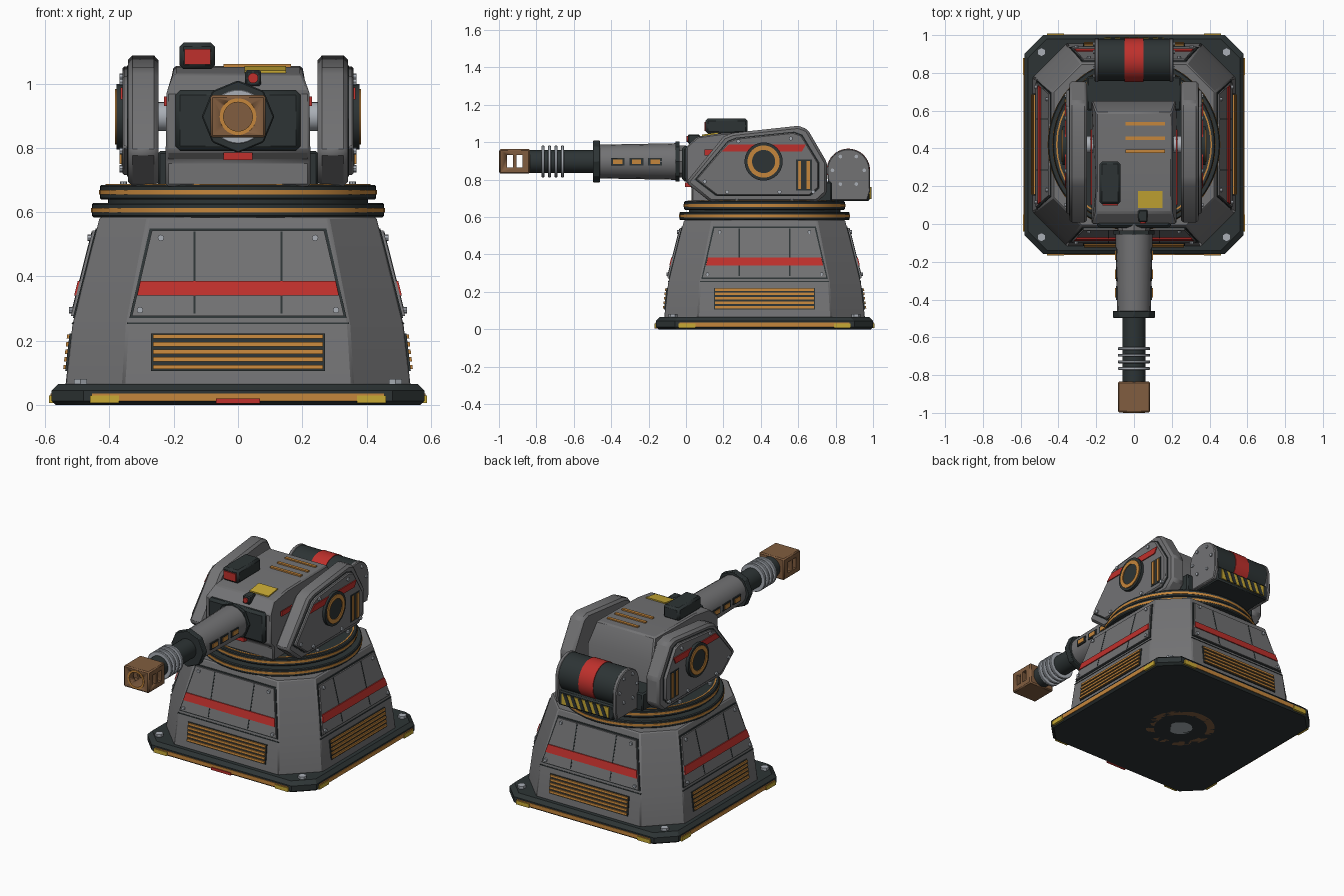
import bpy, bmesh, math
from mathutils import Matrix, Vector

if "Cube" in bpy.data.objects:
    bpy.data.objects.remove(bpy.data.objects["Cube"])


def material(name, *rgb):
    m = bpy.data.materials.new(name)
    m.use_nodes = True
    m.diffuse_color = (*rgb, 1)
    m.node_tree.nodes["Principled BSDF"].inputs["Base Color"].default_value = (*rgb, 1)
    return m


GREY = material("armour grey", .17, .17, .175)
DARK = material("dark steel", .026, .034, .035)
ORANGE = material("orange", .56, .24, .045)
RED = material("red", .52, .03, .025)
YELLOW = material("yellow", .58, .4, .035)
BROWN = material("bronze", .22, .11, .05)
LIGHT = material("light metal", .4, .43, .47)

C = .42          # turret axis along y
AXIS_Z = .897    # barrel height


def finish(name, bm, mat, bevel=0):
    bmesh.ops.recalc_face_normals(bm, faces=bm.faces)
    me = bpy.data.meshes.new(name)
    bm.to_mesh(me)
    bm.free()
    me.materials.append(mat)
    me.shade_smooth()
    me.set_sharp_from_angle(angle=math.radians(30))
    ob = bpy.data.objects.new(name, me)
    bpy.context.scene.collection.objects.link(ob)
    if bevel:
        mod = ob.modifiers.new("edge bevel", "BEVEL")
        mod.width, mod.segments, mod.limit_method = bevel, 1, "ANGLE"
    return ob


def boxes(name, mat, items, bevel=0):
    """Each item is (x0, x1, y0, y1, z0, z1)."""
    bm = bmesh.new()
    for x0, x1, y0, y1, z0, z1 in items:
        mid = Vector((x0 + x1, y0 + y1, z0 + z1)) / 2
        size = Matrix.Diagonal((x1 - x0, y1 - y0, z1 - z0, 1))
        bmesh.ops.create_cube(bm, size=1, matrix=Matrix.Translation(mid) @ size)
    return finish(name, bm, mat, bevel)


def cyls(name, mat, centres, axis, r, depth, segs=32, r2=None, bevel=0, spin=0):
    rot = {"X": Matrix.Rotation(math.pi / 2, 4, "Y"),
           "Y": Matrix.Rotation(math.pi / 2, 4, "X"), "Z": Matrix()}[axis]
    bm = bmesh.new()
    for c in centres:
        bmesh.ops.create_cone(bm, cap_ends=True, segments=segs, radius1=r,
                              radius2=r if r2 is None else r2, depth=depth,
                              matrix=Matrix.Translation(c) @ rot @ Matrix.Rotation(spin, 4, "Z"))
    return finish(name, bm, mat, bevel)


def loft(bm, rings):
    """Skin closed loops of equal length and cap both ends."""
    loops = [[bm.verts.new(p) for p in ring] for ring in rings]
    n = len(loops[0])
    for a, b in zip(loops, loops[1:]):
        for i in range(n):
            bm.faces.new((a[i], a[(i + 1) % n], b[(i + 1) % n], b[i]))
    bm.faces.new(loops[0])
    bm.faces.new(loops[-1])


def side_prism(name, mat, profile, spans, bevel=0):
    """Extrude a (y, z) profile along x for each (x0, x1)."""
    bm = bmesh.new()
    for span in spans:
        loft(bm, [[(x, y, z) for y, z in profile] for x in span])
    return finish(name, bm, mat, bevel)


def tube(name, mat, centres, axis, outer, inner, depth):
    """Flat ring with a real hole."""
    bm = bmesh.new()
    for c in centres:
        loops = []
        for r, d in ((outer, -.5), (outer, .5), (inner, .5), (inner, -.5)):
            ring = []
            for k in range(40):
                a = k * math.tau / 40
                u, v, w = r * math.cos(a), r * math.sin(a), d * depth
                off = {"X": (w, u, v), "Y": (u, w, v), "Z": (u, v, w)}[axis]
                ring.append(bm.verts.new(Vector(c) + Vector(off)))
            loops.append(ring)
        for a, b in zip(loops, loops[1:] + loops[:1]):
            for i in range(40):
                j = (i + 1) % 40
                bm.faces.new((a[i], a[j], b[j], b[i]))
    return finish(name, bm, mat)


def octagon(h, c, z):
    pts = [(h - c, -h), (h, c - h), (h, h - c), (h - c, h),
           (c - h, h), (-h, h - c), (-h, c - h), (c - h, -h)]
    return [(x, y + C, z) for x, y in pts]


def octagon_body(name, mat, levels, bevel=0):
    bm = bmesh.new()
    loft(bm, [octagon(*lv) for lv in levels])
    return finish(name, bm, mat, bevel)


# ---- base and hull
BASE = .58
octagon_body("base_plate", DARK, [(BASE - .012, .1, 0), (BASE, .1, .012),
                                  (BASE, .1, .045), (BASE - .02, .1, .065)])
HULL = [(.537, .18, .06), (.515, .17, .25), (.43, .15, .585)]
octagon_body("hull", GREY, HULL, .006)


def hull_half(z):
    (h0, _, z0), (h1, _, z1) = HULL[:2] if z < .25 else HULL[1:]
    return h0 + (h1 - h0) * (z - z0) / (z1 - z0)


def plates(name, mat, outlines, proud, half=hull_half, sides=range(4)):
    """Thin (u, z) plates lying on the sloped faces of the hull."""
    bm = bmesh.new()
    for k in sides:
        turn = Matrix.Translation((0, C, 0)) @ Matrix.Rotation(k * math.pi / 2, 4, "Z")
        for pts in outlines:
            loft(bm, [[turn @ Vector((u, -half(z) - d, z)) for u, z in pts]
                      for d in (-.008, proud)])
    return finish(name, bm, mat)


def rect(u0, u1, z0, z1):
    return [(u0, z0), (u1, z0), (u1, z1), (u0, z1)]


def base_half(z):
    return BASE


plates("panel_border", DARK, [[(-.338, .27), (.338, .27), (.275, .549), (-.275, .549)]], .004)
plates("panel_plate", GREY, [[(-.33, .277), (.33, .277), (.268, .542), (-.268, .542)]], .012)
plates("panel_stripe", RED, [[(-.314, .34), (.314, .34), (.304, .385), (-.304, .385)]], .018)
plates("panel_seams", DARK, [rect(s * .135 - .003, s * .135 + .003, .285, .54) for s in (-1, 1)], .014)
plates("hull_seam", DARK, [rect(-.345, .345, .252, .257)], .003)
plates("vent_recess", DARK, [rect(-.27, .27, .105, .222)], .006)
plates("vent_slats", ORANGE, [rect(-.265, .265, z, z + .013) for z in
                              [.112 + .0235 * i for i in range(5)]], .013)
plates("base_trim", ORANGE, [rect(-.455, .455, .012, .036)], .004, base_half)
plates("base_markers", YELLOW, [rect(s * .415 - .045, s * .415 + .045, .006, .03)
                                for s in (-1, 1)], .008, base_half)
plates("front_marker", RED, [rect(-.068, .068, .004, .02)], .009, base_half, [0])

panel_bolts, lower_bolts = [], []
for k in range(4):
    turn = Matrix.Translation((0, C, 0)) @ Matrix.Rotation(k * math.pi / 2, 4, "Z")
    for s in (-1, 1):
        for u, z in ((.305, .295), (.24, .52)):
            panel_bolts.append((turn @ Vector((s * u, -hull_half(z) - .012, z)), "YX"[k % 2]))
        lower_bolts.append(turn @ Vector((s * .49, -.49, .07)))
for ax in "XY":
    cyls("panel_bolts_" + ax.lower(), LIGHT, [p for p, a in panel_bolts if a == ax], ax, .01, .02, 8)
cyls("base_bolts", LIGHT, lower_bolts, "Z", .024, .022, 6)

# ---- underside
tube("underside_ring", BROWN, [(0, C, 0.002)], "Z", .2, .155, .004)
cyls("underside_hub", LIGHT, [(0, C, .003)], "Z", .07, .006)
cyls("underside_plugs", DARK, [(x, C + y, .003) for x in (-.3, .3) for y in (-.3, .3)], "Z", .025, .006, 12)

# ---- turntable
cyls("turntable_neck", DARK, [(0, C, .63)], "Z", .405, .1, 64)
cyls("turntable_lower", DARK, [(0, C, .606)], "Z", .455, .044, 64, bevel=.005)
cyls("turntable_upper", DARK, [(0, C, .662)], "Z", .43, .046, 64, bevel=.005)
tube("turntable_lower_band", ORANGE, [(0, C, .606)], "Z", .458, .44, .014)
tube("turntable_upper_band", ORANGE, [(0, C, .662)], "Z", .433, .415, .014)
tube("turntable_top_inlay", ORANGE, [(0, C, .685)], "Z", .413, .405, .006)
cyls("turntable_bolts", LIGHT, [(.385 * math.cos(a), C + .385 * math.sin(a), .689) for a in
                                [math.pi / 8 + i * math.pi / 4 for i in range(8)]], "Z", .011, .014, 8)

# ---- gun housing
body = side_prism("gun_housing", GREY, [(.03, .68), (.03, .76), (.0, .79), (.0, .975), (.06, 1.03),
                  (.2, 1.05), (.59, 1.055), (.65, .93), (.65, .68)], [(-.225, .225)], .008)
for v in body.data.vertices:
    if v.co.z > 1.01:
        v.co.x *= .89
boxes("mantlet", DARK, [(-.195, .195, -.022, .03, .79, .98)], .015)
boxes("mantlet_marker", RED, [(-.045, .045, -.006, .03, .762, .786)])
boxes("rear_deck", DARK, [(-.25, .25, .6, .78, .68, .79)], .008)
boxes("housing_side_stripes", RED, [(s * .227 - .004, s * .227 + .004, .1, .5, .93, .96) for s in (-1, 1)])
cyls("trunnion", LIGHT, [(0, C, AXIS_Z)], "X", .045, .52)
boxes("roof_slats", ORANGE, [(-.045, .165, y - .009, y + .009, 1.045, 1.061) for y in (.385, .455, .53)])
side_prism("roof_label", YELLOW, [(.085, 1.03), (.175, 1.042), (.175, 1.054), (.085, 1.041)], [(.02, .15)])
boxes("sight_box", DARK, [(-.182, -.072, .105, .33, 1.045, 1.127)], .012)
boxes("sight_lens", RED, [(-.167, -.085, .098, .12, 1.06, 1.108)])
boxes("sensor_box", DARK, [(.022, .072, .01, .075, .992, 1.042)], .006)
cyls("sensor_lens", RED, [(.047, .008, 1.017)], "Y", .016, .012, 16)

# ---- cheeks
CHEEK = [(.0, .785), (.2, 1.03), (.25, 1.05), (.6, 1.088), (.65, 1.07),
         (.755, .89), (.755, .73), (.7, .68), (.13, .68)]
INNER = [(.4 + (y - .4) * .87, .885 + (z - .885) * .83) for y, z in CHEEK]
sides = (-1, 1)
side_prism("cheeks", GREY, CHEEK, [(s * .248, s * .342) for s in sides], .014)
side_prism("cheek_borders", DARK, [(.4 + (y - .4) * 1.02, .885 + (z - .885) * 1.02) for y, z in INNER],
           [(s * .33, s * .345) for s in sides])
side_prism("cheek_plates", GREY, INNER, [(s * .335, s * .36) for s in sides], .006)
side_prism("cheek_stripes", RED, [(.19, .95), (.23, .988), (.64, .988), (.62, .95)],
           [(s * .35, s * .366) for s in sides])
cyls("cheek_hub", DARK, [(s * .36, C - .005, AXIS_Z) for s in sides], "X", .102, .036, 40)
tube("cheek_hub_ring", ORANGE, [(s * .376, C - .005, AXIS_Z) for s in sides], "X", .086, .062, .014)
boxes("cheek_vent", DARK, [(s * .36 - .003, s * .36 + .003, .587, .673, .742, .908) for s in sides])
boxes("cheek_vent_slats", ORANGE, [(s * .362 - .006, s * .362 + .006, y - .009, y + .009, .75, .9)
                                   for s in sides for y in (.607, .653)])
cyls("cheek_bolts", LIGHT, [(s * .36, y, z) for s in sides for y, z in
                            ((.1, .79), (.22, .735), (.5, .735), (.56, 1.02), (.28, 1.005), (.68, .735))],
     "X", .011, .018, 8)

# ---- barrel
def barrel_part(name, mat, y0, y1, r, segs=32, r2=None, bevel=0):
    return cyls(name, mat, [(0, (y0 + y1) / 2, AXIS_Z)], "Y", r, abs(y1 - y0), segs, r2, bevel)


barrel_part("barrel_collar", GREY, -.035, .0, .085, 8)
barrel_part("barrel_root", DARK, -.055, -.035, .108, 8)
barrel_part("barrel_sleeve", GREY, -.47, -.05, .098, 16, .09)
barrel_part("sleeve_flange", DARK, -.497, -.46, .113, 8, bevel=.004)
barrel_part("barrel_tube", DARK, -.84, -.49, .061)
cyls("recoil_rings", LIGHT, [(0, y, AXIS_Z) for y in (-.66, -.695, -.73, -.765)], "Y", .085, .015, 32, bevel=.003)
boxes("sleeve_slot_frames", DARK, [(-.096, .096, y - .037, y + .037, AXIS_Z - .02, AXIS_Z + .02)
                                   for y in (-.365, -.265, -.165)])
boxes("sleeve_slots", ORANGE, [(-.1, .1, y - .025, y + .025, AXIS_Z - .012, AXIS_Z + .012)
                               for y in (-.365, -.265, -.165)])

# ---- muzzle brake with open slots and bore
muzzle = boxes("muzzle_brake", BROWN, [(-.086, .086, -.998, -.835, .832, .964)], .007)
slots = boxes("muzzle_slot_cutter", BROWN, [(-.2, .2, y - .016, y + .016, .865, .932) for y in (-.94, -.89)])
bore = barrel_part("muzzle_bore_cutter", BROWN, -1.1, -.842, .045)
for cutter in (slots, bore):
    mod = muzzle.modifiers.new("cut", "BOOLEAN")
    mod.object, mod.operation, mod.solver = cutter, "DIFFERENCE", "EXACT"
    cutter.hide_render = cutter.hide_viewport = True
tube("muzzle_ring", ORANGE, [(0, -.998, AXIS_Z)], "Y", .057, .045, .006)

# ---- rear drum and cradle
DY, DZ = .868, .85
cyls("drum", DARK, [(0, DY, DZ)], "X", .112, .39, 40)
cyls("drum_band", RED, [(0, DY, DZ)], "X", .116, .1, 40)
end = [(.77, .69), (.97, .69), (.985, .74)]
end += [(DY + .115 * math.cos(a), DZ + .115 * math.sin(a)) for a in [i * math.pi / 12 for i in range(13)]]
side_prism("drum_ends", GREY, end, [(s * .185, s * .21) for s in sides], .005)
cyls("drum_end_bolts", LIGHT, [(s * .211, DY + .085 * math.cos(a), DZ + .085 * math.sin(a)) for s in sides
                               for a in [i * math.pi / 3 for i in range(6)]], "X", .01, .014, 8)
boxes("drum_cradle", DARK, [(-.19, .19, .765, .982, .685, .775)], .008)
boxes("hazard_plate", YELLOW, [(-.16, .16, .98, .988, .697, .762)])
bm = bmesh.new()
for i in range(6):
    x = -.15 + i * .05
    loft(bm, [[(x, y, .697), (x + .024, y, .697), (x + .05, y, .762), (x + .026, y, .762)] for y in (.982, .991)])
finish("hazard_stripes", bm, DARK)
